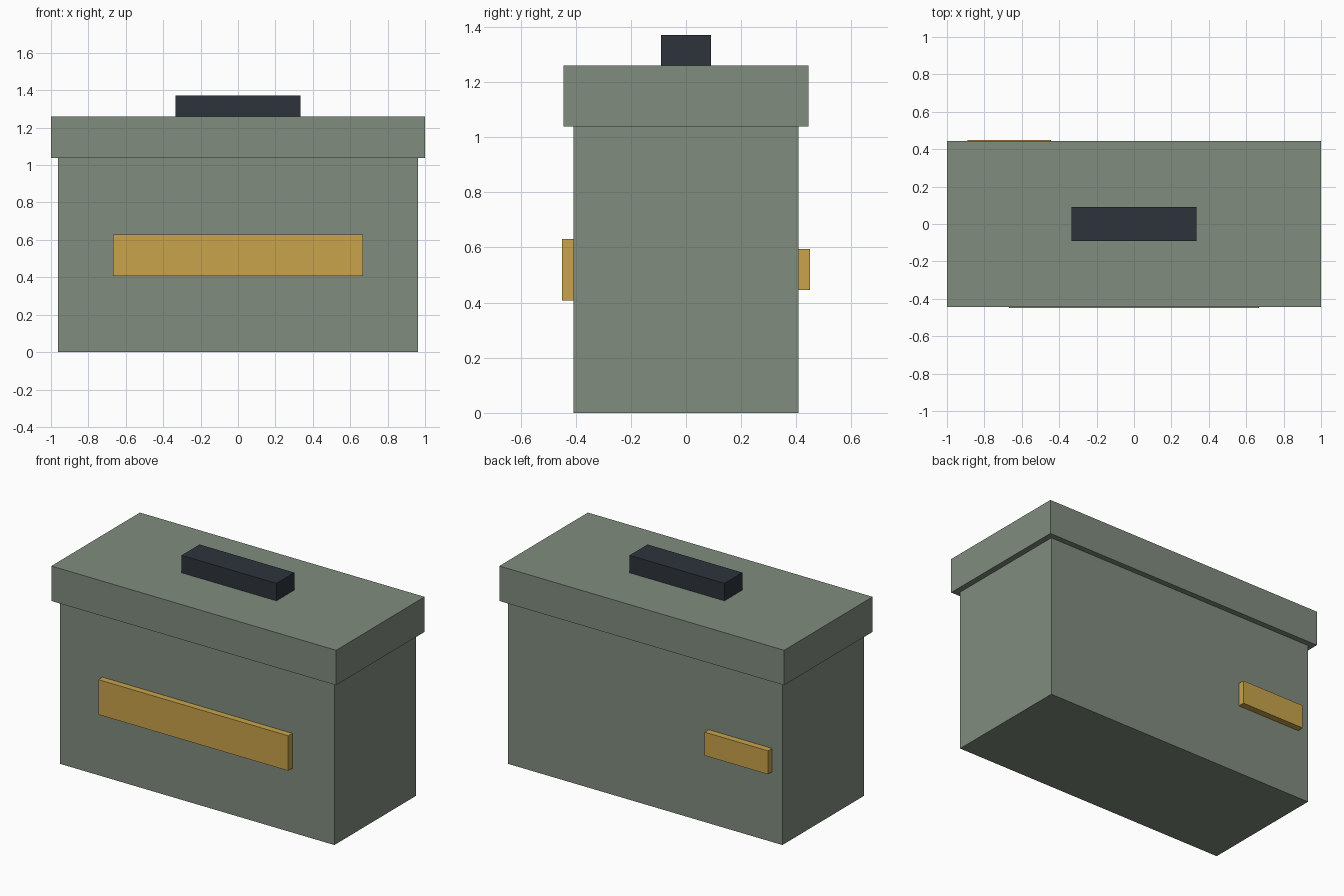
import bpy
import bmesh
from mathutils import Vector

if "Cube" in bpy.data.objects:
    bpy.data.objects.remove(bpy.data.objects["Cube"])


def material(name, rgb):
    m = bpy.data.materials.new(name)
    m.diffuse_color = (*rgb, 1.0)
    m.use_nodes = True
    m.node_tree.nodes["Principled BSDF"].inputs["Base Color"].default_value = m.diffuse_color
    return m


def box(name, lo, hi, mat):
    """Axis-aligned box between two corners."""
    lo, hi = Vector(lo), Vector(hi)
    bm = bmesh.new()
    bmesh.ops.create_cube(bm, size=1.0)
    bmesh.ops.scale(bm, vec=hi - lo, verts=bm.verts)
    bmesh.ops.translate(bm, vec=(lo + hi) / 2, verts=bm.verts)
    mesh = bpy.data.meshes.new(name)
    bm.to_mesh(mesh)
    bm.free()
    mesh.materials.append(mat)
    obj = bpy.data.objects.new(name, mesh)
    bpy.context.collection.objects.link(obj)
    return obj


green = material("grey_green", (0.216, 0.262, 0.209))
yellow = material("mustard_yellow", (0.578, 0.366, 0.069))
dark = material("dark_slate", (0.026, 0.034, 0.044))

# Case and overhanging lid
box("case_body", (-0.963, -0.408, 0.0), (0.963, 0.408, 1.038), green)
box("lid", (-1.0, -0.444, 1.038), (1.0, 0.444, 1.26), green)

# Carrying handle on the lid
box("handle", (-0.333, -0.09, 1.26), (0.333, 0.09, 1.371), dark)

# Raised label plates: wide one in front, small offset one at the back
box("front_plate", (-0.667, -0.449, 0.408), (0.667, -0.408, 0.63), yellow)
box("back_plate", (-0.89, 0.408, 0.445), (-0.445, 0.449, 0.594), yellow)
